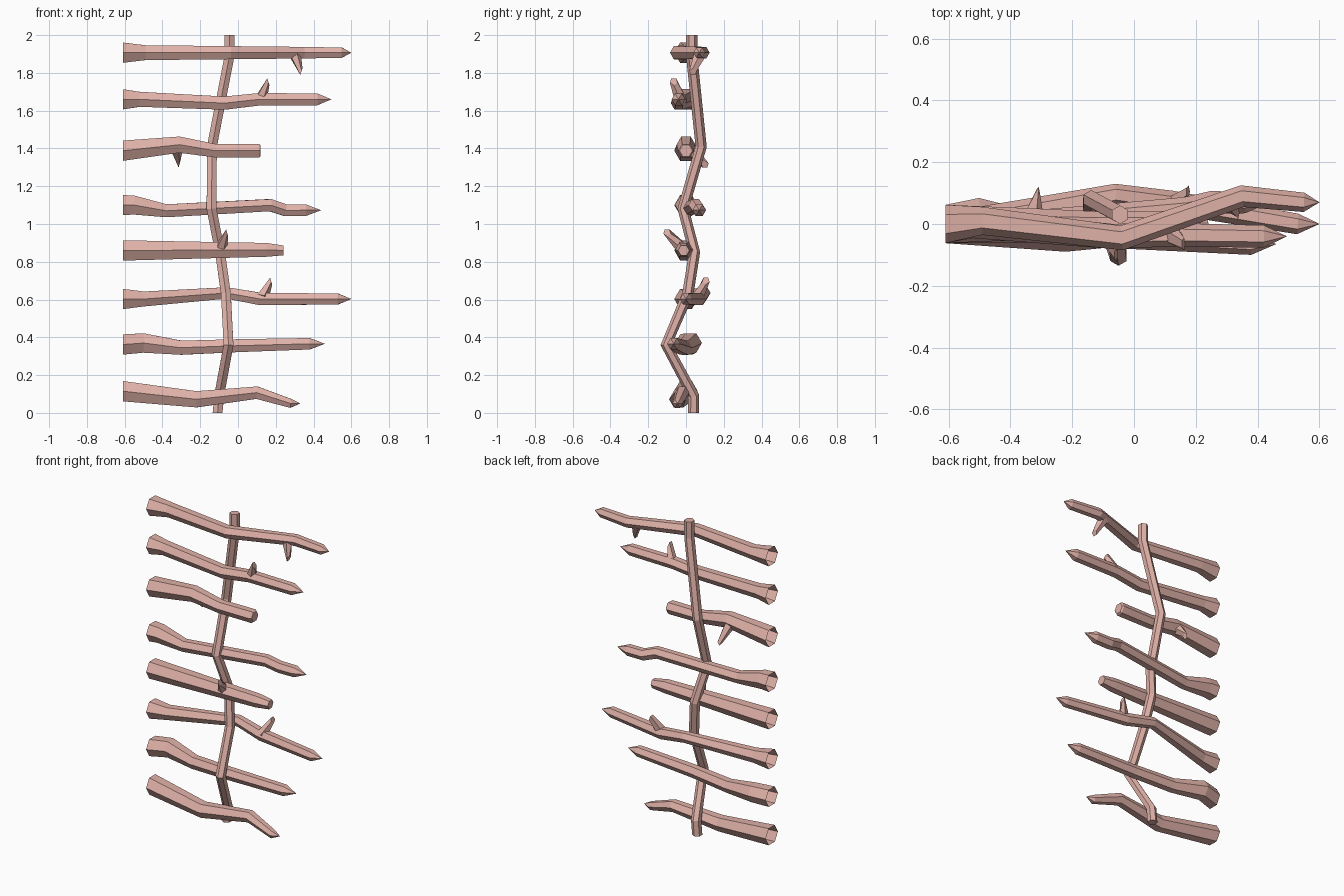
import bpy, bmesh, math
from mathutils import Vector

if "Cube" in bpy.data.objects:
    bpy.data.objects.remove(bpy.data.objects["Cube"])

bark = bpy.data.materials.new("bark")
bark.diffuse_color = (0.74, 0.44, 0.39, 1)
bark.use_nodes = True
bark.node_tree.nodes["Principled BSDF"].inputs["Base Color"].default_value = bark.diffuse_color


def tube(name, pts, radii, ref, sides=6, cap_start=True, first=None, last=None):
    """Faceted tube along a path; radius 0 makes a pointed tip."""
    bm = bmesh.new()
    pos = [Vector(p) for p in pts]
    rings = []
    for i, rad in enumerate(radii):
        if rad == 0:
            rings.append([bm.verts.new(pos[i])])
            continue
        t = Vector()
        if i > 0:
            t += (pos[i] - pos[i - 1]).normalized()
        if i < len(pos) - 1:
            t += (pos[i + 1] - pos[i]).normalized()
        if i == 0 and first:
            t = Vector(first)
        if i == len(pos) - 1 and last:
            t = Vector(last)
        t.normalize()
        n = Vector(ref)
        n = (n - t * n.dot(t)).normalized()
        b = t.cross(n)
        angles = [math.tau * k / sides for k in range(sides)]
        rings.append([bm.verts.new(pos[i] + rad * (n * math.cos(a) + b * math.sin(a)))
                      for a in angles])
    for r0, r1 in zip(rings, rings[1:]):
        for k in range(sides):
            j = (k + 1) % sides
            if len(r1) == 1:
                bm.faces.new((r0[k], r0[j], r1[0]))
            else:
                bm.faces.new((r0[k], r0[j], r1[j], r1[k]))
    if cap_start:
        bm.faces.new(rings[0][::-1])
    if len(rings[-1]) > 1:
        bm.faces.new(rings[-1])
    me = bpy.data.meshes.new(name)
    bm.to_mesh(me)
    bm.free()
    me.materials.append(bark)
    ob = bpy.data.objects.new(name, me)
    bpy.context.collection.objects.link(ob)


def cross_branch(name, z, bends, tip=0.07):
    """Branch from the open flared left end through (x, y, z offset[, thickness])."""
    pts, radii = [(-0.61, 0, z)], [0.062]
    for x, y, dz, *thick in bends:
        pts.append((x, y, z + dz))
        radii.append((0.0395 - 0.012 * x) * (thick[0] if thick else 1))
    if tip:
        x, y, h = pts[-1]
        pts.append((x + tip, y, h))
        radii.append(0)
    tube(name, pts, radii, (0, 1, 0), cap_start=False, first=(1, 0, 0))


def twig(name, base, end):
    """Short broken side shoot."""
    tube(name, [base, end], [0.034, 0.021], (1, 0, 0), sides=5,
         last=(0.3, 0, end[2] - base[2]))


# Crooked upright stick
stick = [(-0.108, 0.04, 0), (-0.10, 0.04, 0.09), (-0.05, -0.105, 0.36),
         (-0.064, 0.01, 0.63), (-0.095, 0.045, 0.85), (-0.14, -0.015, 1.08),
         (-0.138, 0.08, 1.41), (-0.045, 0.03, 1.89), (-0.045, 0.03, 2)]
tube("upright_stick", stick, [0.03] * len(stick), (0, 1, 0),
     first=(0, 0, 1), last=(0, 0, 1))

# Cross branches, bottom to top
cross_branch("cross_branch_1", 0.115, [(-0.22, -0.04, -0.043, 1.18), (0.10, -0.02, -0.008),
                                       (0.28, -0.045, -0.065, 0.75)], 0.05)
cross_branch("cross_branch_2", 0.362, [(-0.50, 0.025, 0.008, 1.3), (-0.30, -0.01, -0.017),
                                       (-0.03, -0.04, -0.007), (0.38, -0.065, 0.004)], 0.08)
cross_branch("cross_branch_3", 0.603, [(-0.50, 0.01, 0), (-0.06, 0.095, 0.032, 0.87),
                                       (0.12, 0.07, 0), (0.53, 0, 0)])
cross_branch("cross_branch_4", 0.86, [(0.15, -0.015, 0.003, 1.12),
                                      (0.24, -0.012, 0, 0.82)], 0)
cross_branch("cross_branch_5", 1.10, [(-0.55, 0, 0, 1.25), (-0.38, 0, -0.03, 0.9),
                                      (0.17, 0.05, 0), (0.25, 0.07, -0.027),
                                      (0.36, 0.07, -0.027)], 0.08)
cross_branch("cross_branch_6", 1.388, [(-0.31, 0, 0.032, 1.15), (-0.12, 0, 0),
                                       (0.11, 0, 0, 1.1), (0.12, 0, 0, 0.9)], 0)
cross_branch("cross_branch_7", 1.66, [(-0.52, 0, 0), (-0.07, -0.04, -0.02),
                                      (0.11, -0.035, 0), (0.42, -0.04, 0, 1.05)], 0.075)
cross_branch("cross_branch_8", 1.907, [(-0.49, 0.01, 0), (-0.04, -0.045, 0),
                                       (0.35, 0.09, 0), (0.55, 0.07, 0, 0.95)], 0.05)

# Broken twigs
twig("twig_1", (0.13, 0.06, 0.61), (0.175, 0.105, 0.70))
twig("twig_2", (-0.09, -0.02, 0.87), (-0.058, -0.10, 0.955))
twig("twig_3", (-0.325, 0.02, 1.40), (-0.31, 0.10, 1.315))
twig("twig_4", (0.12, -0.03, 1.66), (0.16, -0.065, 1.755))
twig("twig_5", (0.30, 0.075, 1.90), (0.335, 0.037, 1.805))
